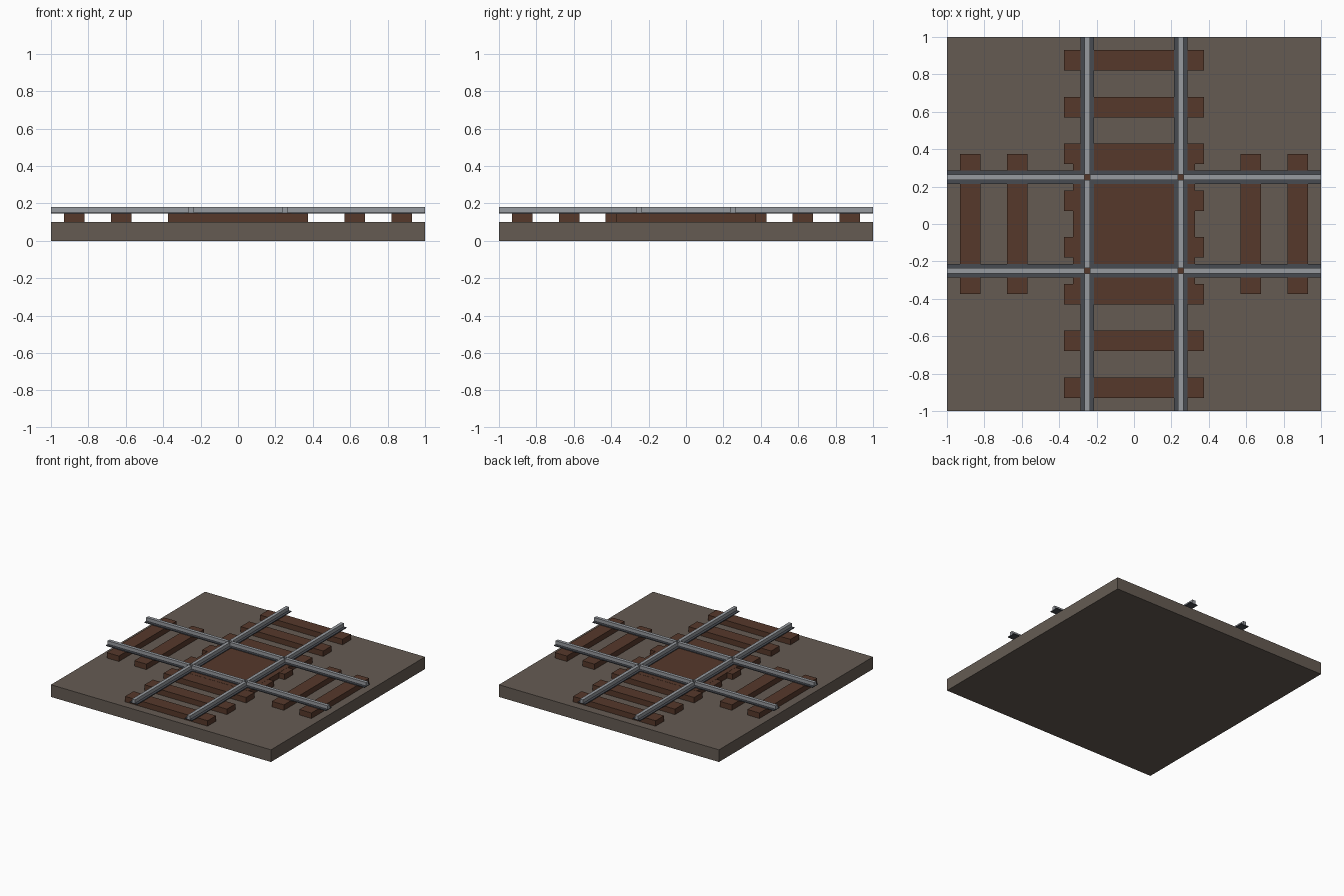
import bpy
import bmesh
from mathutils import Matrix, Vector

cube = bpy.data.objects.get("Cube")
if cube:
    bpy.data.objects.remove(cube, do_unlink=True)


def material(name, rgb):
    mat = bpy.data.materials.new(name)
    mat.use_nodes = True
    mat.diffuse_color = (*rgb, 1)
    mat.node_tree.nodes["Principled BSDF"].inputs["Base Color"].default_value = (*rgb, 1)
    return mat


GRAVEL = material("grey brown ground", (0.13, 0.105, 0.086))
WOOD = material("brown timber", (0.093, 0.04, 0.024))
STEEL = material("light steel", (0.31, 0.325, 0.35))
DARK = material("dark steel", (0.063, 0.069, 0.082))


def add_box(bm, low, high, slot=0):
    """Add an axis-aligned box between two corners."""
    low, high = Vector(low), Vector(high)
    mat = Matrix.Translation((low + high) / 2) @ Matrix.Diagonal((*(high - low), 1))
    verts = bmesh.ops.create_cube(bm, size=1, matrix=mat)["verts"]
    for face in {f for v in verts for f in v.link_faces}:
        face.material_index = slot


def finish(name, bm, *mats):
    mesh = bpy.data.meshes.new(name)
    bm.to_mesh(mesh)
    bm.free()
    for mat in mats:
        mesh.materials.append(mat)
    obj = bpy.data.objects.new(name, mesh)
    bpy.context.collection.objects.link(obj)
    return obj


GROUND_TOP, TIE_TOP, FOOT_TOP, RAIL_TOP = 0.1, 0.145, 0.152, 0.18
TIE_HALF, TIE_LENGTH = 0.055, 0.375
GAUGE, HEAD, FOOT = 0.25, 0.0135, 0.035

# Ground slab
bm = bmesh.new()
add_box(bm, (-1, -1, 0), (1, 1, GROUND_TOP))
finish("ground_slab", bm, GRAVEL)

# Timber deck under the crossing
bm = bmesh.new()
add_box(bm, (-0.325, -0.325, GROUND_TOP), (0.325, 0.325, TIE_TOP + 0.001))
finish("crossing_deck", bm, WOOD)

# Ties: a full row on one track, only the outer ones on the other
for sign in (-1, 1):
    side = "front" if sign < 0 else "back"
    for i, pos in enumerate((0.125, 0.375, 0.625, 0.875)):
        bm = bmesh.new()
        c = sign * pos
        add_box(bm, (-TIE_LENGTH, c - TIE_HALF, GROUND_TOP), (TIE_LENGTH, c + TIE_HALF, TIE_TOP))
        finish(f"{side}_tie_{i + 1}", bm, WOOD)
    side = "right" if sign < 0 else "left"
    for i, pos in enumerate((0.625, 0.875)):
        bm = bmesh.new()
        c = sign * pos
        add_box(bm, (c - TIE_HALF, -TIE_LENGTH, GROUND_TOP), (c + TIE_HALF, TIE_LENGTH, TIE_TOP))
        finish(f"{side}_tie_{i + 1}", bm, WOOD)


# Rails: dark foot and light head, interrupted where the heads cross
def rail(name, offset, turned):
    bm = bmesh.new()
    gap = GAUGE
    for start, end in ((-1, -gap - HEAD), (-gap + HEAD, gap - HEAD), (gap + HEAD, 1)):
        add_box(bm, (start, offset - FOOT, TIE_TOP), (end, offset + FOOT, FOOT_TOP), 1)
        add_box(bm, (start, offset - HEAD, FOOT_TOP), (end, offset + HEAD, RAIL_TOP), 0)
    if turned:
        bm.transform(Matrix(((0, 1, 0, 0), (1, 0, 0, 0), (0, 0, 1, 0), (0, 0, 0, 1))))
        bmesh.ops.reverse_faces(bm, faces=bm.faces[:])
    finish(name, bm, STEEL, DARK)


rail("front_cross_rail", -GAUGE, False)
rail("back_cross_rail", GAUGE, False)
rail("right_long_rail", -GAUGE, True)
rail("left_long_rail", GAUGE, True)
